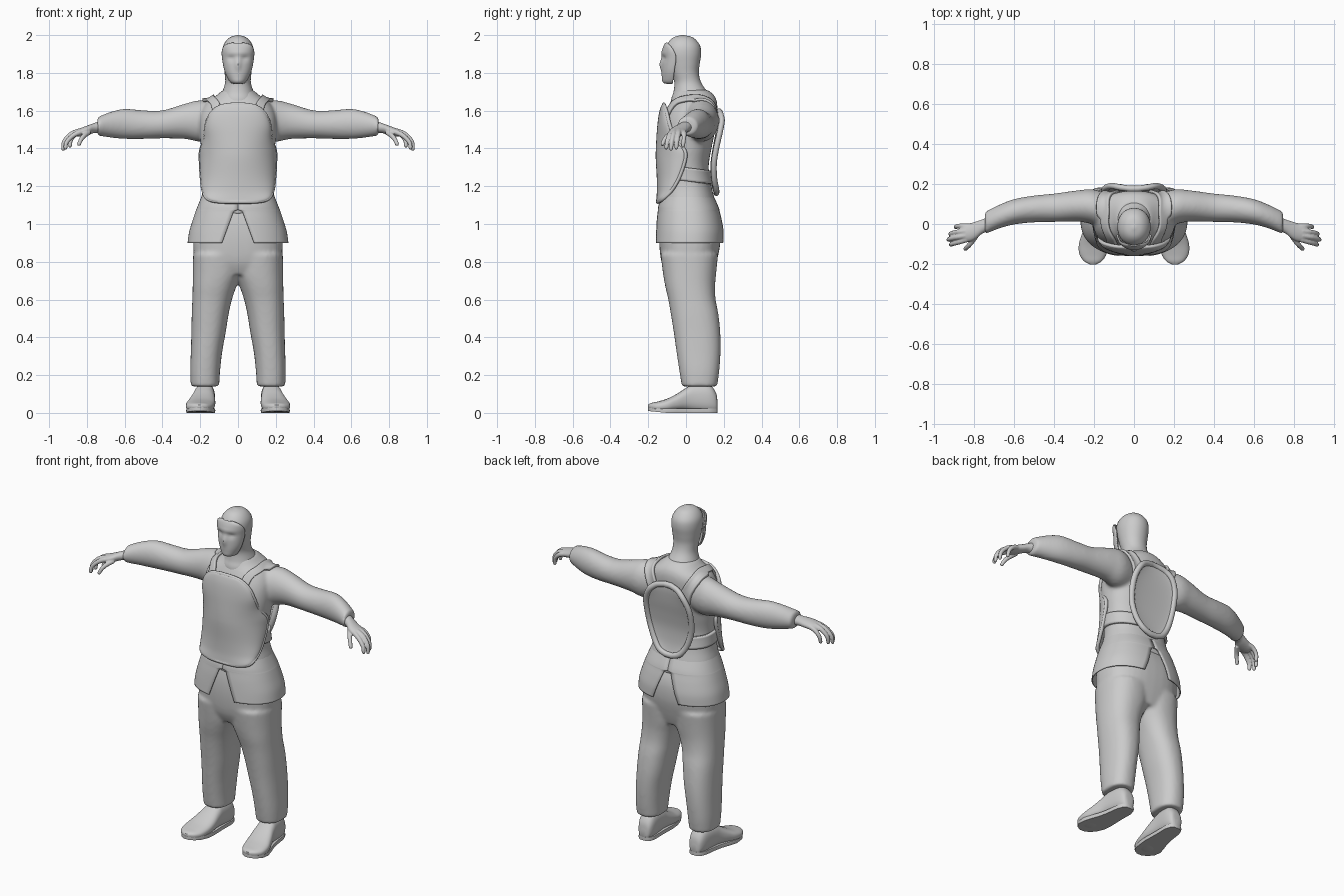
import bpy, bmesh
from math import sin, cos, pi, asin, radians, exp
from mathutils import Vector

if "Cube" in bpy.data.objects:
    bpy.data.objects.remove(bpy.data.objects["Cube"])


def spline(rows, n):
    """Catmull-Rom through tuples, n steps per span."""
    out = []
    for i in range(len(rows) - 1):
        p = [rows[max(i - 1, 0)], rows[i], rows[i + 1], rows[min(i + 2, len(rows) - 1)]]
        for k in range(n):
            t = k / n
            out.append(tuple(0.5 * (2 * b + (c - a) * t + (2 * a - 5 * b + 4 * c - d) * t * t
                                    + (3 * b - a - 3 * c + d) * t ** 3) for a, b, c, d in zip(*p)))
    return out + [tuple(rows[-1])]


def skin(bm, rings, closed=True, cap=True, loop=False):
    """Bridge successive rings (or open strips) of points."""
    vs = [[bm.verts.new(p) for p in r] for r in rings]
    n = len(vs[0])
    pairs = list(zip(vs, vs[1:])) + ([(vs[-1], vs[0])] if loop else [])
    for a, b in pairs:
        for j in range(n if closed else n - 1):
            k = (j + 1) % n
            bm.faces.new((a[j], a[k], b[k], b[j]))
    if cap and closed and not loop:
        bm.faces.new(vs[0])
        bm.faces.new(vs[-1])


def spow(v, e):
    return abs(v) ** e * (1 if v >= 0 else -1)


def loft(bm, axis, rows, s=1, p=2.0, n=36, steps=5):
    """Rows (t, a0, a1, b0, b1): superellipse sections along an axis, x times s."""
    rings = []
    for t, a0, a1, b0, b1 in spline(rows, steps):
        r = []
        for i in range(n):
            q = 2 * pi * i / n
            a = (a0 + a1) / 2 + (a1 - a0) / 2 * spow(cos(q), 2 / p)
            b = (b0 + b1) / 2 + (b1 - b0) / 2 * spow(sin(q), 2 / p)
            x, y, z = [(t, a, b), (a, t, b), (a, b, t)][axis]
            r.append((s * x, y, z))
        rings.append(r)
    skin(bm, rings)


def tube(bm, pts, ra, rb, loop=False, s=1, n=12):
    """Tube along points; ra may be one radius or a list."""
    P = [Vector(p) for p in pts]
    m, rings = len(P), []
    for i, c in enumerate(P):
        t = (P[(i + 1) % m] - P[i - 1]) if loop else P[min(i + 1, m - 1)] - P[max(i - 1, 0)]
        a = Vector((0, 1, 0)).cross(t).normalized()
        b = t.cross(a).normalized()
        u, v = (ra[i], rb[i]) if isinstance(ra, list) else (ra, rb)
        ring = [c + a * u * cos(2 * pi * k / n) + b * v * sin(2 * pi * k / n) for k in range(n)]
        rings.append([(s * q.x, q.y, q.z) for q in ring])
    skin(bm, rings, loop=loop)


def finish(name, bm, voxel=0, thick=0, wrap_to=None):
    bmesh.ops.recalc_face_normals(bm, faces=bm.faces)
    me = bpy.data.meshes.new(name)
    bm.to_mesh(me)
    bm.free()
    me.shade_smooth()
    me.set_sharp_from_angle(angle=radians(50))
    ob = bpy.data.objects.new(name, me)
    bpy.context.collection.objects.link(ob)
    if voxel:
        m = ob.modifiers.new("remesh", 'REMESH')
        m.mode, m.voxel_size, m.use_smooth_shade = 'VOXEL', voxel, True
        m = ob.modifiers.new("smooth", 'SMOOTH')
        m.factor, m.iterations = 0.5, 10
    if wrap_to:
        m = ob.modifiers.new("wrap", 'SHRINKWRAP')
        m.target, m.offset = wrap_to, 0.007
    if thick:
        m = ob.modifiers.new("thickness", 'SOLIDIFY')
        m.thickness, m.offset = thick, 0
    return ob


def sheet(name, rows, thick, rim=0, bump=None, n=28):
    """Curved panel: rows (z, half width, y at middle, y at edges)."""
    grid = []
    for z, w, ym, ye in spline(rows, 5):
        r = []
        for i in range(n + 1):
            a = -pi / 2 + pi * i / n
            x, y = w * sin(a), ye - (ye - ym) * cos(a)
            r.append((x, y + (bump(x, z) if bump else 0), z))
        grid.append(r)
    bm = bmesh.new()
    skin(bm, grid, closed=False)
    finish(name, bm, thick=thick)
    if rim:
        bm = bmesh.new()
        tube(bm, [r[0] for r in grid] + [r[-1] for r in reversed(grid)], rim, rim * 0.9, loop=True)
        finish(name + "_rim", bm)


def ribbon(name, pts, wdir, width, target):
    P = [Vector(p) for p in spline(pts, 8)]
    rows = []
    for i, c in enumerate(P):
        t = (P[min(i + 1, len(P) - 1)] - P[max(i - 1, 0)]).normalized()
        w = Vector(wdir)
        w = (w - t * w.dot(t)).normalized() * width
        rows.append([c + w * (k / 6 - 0.5) for k in range(7)])
    bm = bmesh.new()
    skin(bm, rows, closed=False)
    finish(name, bm, thick=0.014, wrap_to=target)


# Tunic: torso and sleeves fused
bm = bmesh.new()
torso = [(1.05, .205, -.135, .165), (1.12, .2, -.135, .155), (1.2, .182, -.125, .135),
         (1.3, .182, -.13, .12), (1.4, .195, -.135, .135), (1.5, .205, -.13, .155),
         (1.58, .2, -.11, .165), (1.64, .17, -.085, .165), (1.68, .115, -.065, .15), (1.71, .08, -.055, .115)]
loft(bm, 2, [(z, -w, w, a, b) for z, w, a, b in torso], p=2.3)
sleeve = [(.1, -.05, .14, 1.44, 1.64), (.2, -.005, .172, 1.435, 1.655), (.28, .012, .168, 1.45, 1.637),
          (.4, .01, .152, 1.453, 1.602), (.5, .008, .142, 1.45, 1.602), (.6, -.003, .124, 1.45, 1.61),
          (.68, -.025, .093, 1.458, 1.592), (.745, -.052, .06, 1.468, 1.565)]
for s in (1, -1):
    loft(bm, 0, sleeve, s)
tunic = finish("tunic", bm, voxel=0.009)

# Tunic skirt with a slit in front and behind
bm = bmesh.new()
skirt = [(.9, .264, -.162, .2), (.96, .255, -.158, .199), (1.02, .237, -.153, .188),
         (1.065, .222, -.147, .176), (1.075, .218, -.146, .174), (1.1, .208, -.142, .165), (1.15, .188, -.126, .142)]
for s in (1, -1):
    rows = []
    for z, w, y0, y1 in spline(skirt, 5):
        k = max(0, 1.075 - z)
        gap = min(k * 3, .02 + k * .37)
        g = asin((gap / w) ** 1.15)
        qs = [g + (pi - 2 * g) * i / 30 for i in range(31)]
        rows.append([(s * w * spow(sin(q), 2 / 2.3),
                      (y0 + y1) / 2 - (y1 - y0) / 2 * spow(cos(q), 2 / 2.3), z) for q in qs])
    skin(bm, rows, closed=False)
finish("tunic_skirt", bm, thick=0.006)

# Trousers: hips and legs fused
bm = bmesh.new()
loft(bm, 2, [(.73, -.2, .2, -.1, .14), (.8, -.228, .228, -.13, .162), (.9, -.237, .237, -.142, .182),
             (1.0, -.225, .225, -.14, .178), (1.09, -.19, .19, -.125, .145)], p=2.5)
leg = [(.14, .1, .25, -.022, .165), (.22, .095, .253, -.035, .176), (.32, .084, .25, -.05, .183),
       (.42, .066, .247, -.064, .182), (.52, .05, .245, -.08, .172), (.6, .032, .242, -.094, .157),
       (.67, .008, .24, -.11, .154), (.74, -.02, .239, -.122, .16), (.84, -.03, .238, -.135, .17)]
for s in (1, -1):
    loft(bm, 2, leg, s, p=2.3)
finish("trousers", bm, voxel=0.009)

# Shoes
shoe = [(.167, .152, .188, .02, .06), (.157, .133, .207, .005, .11), (.12, .122, .222, 0, .15),
        (.04, .123, .233, .006, .152), (0, .122, .242, .01, .132), (-.05, .12, .26, .008, .1),
        (-.1, .125, .275, .004, .075), (-.15, .137, .273, .006, .06), (-.185, .16, .25, .015, .052),
        (-.202, .19, .22, .026, .043)]
for s, side in ((1, "left"), (-1, "right")):
    bm = bmesh.new()
    loft(bm, 1, shoe, s, p=2.5)
    finish(side + "_shoe", bm)
    # Sole
    bm = bmesh.new()
    sole = [(0, 0.97), (.012, 1.0), (.022, 0.97)]
    rings = []
    for z, f in sole:
        left = [((a + b) / 2 - (b - a) / 2 * f, y) for y, a, b, _, _ in shoe]
        right = [((a + b) / 2 + (b - a) / 2 * f, y) for y, a, b, _, _ in reversed(shoe)]
        rings.append([(s * x, y, z + max(0, -.1 - y) * .1) for x, y in left + right])
    skin(bm, rings)
    finish(side + "_sole", bm)

# Hands: wrist, palm, fingers and thumb fused
digits = [[(.83, -.012, 1.487), (.86, -.01, 1.475), (.885, -.012, 1.445), (.89, -.018, 1.405)],
          [(.84, -.036, 1.492), (.878, -.04, 1.477), (.912, -.047, 1.44), (.917, -.052, 1.395)],
          [(.84, -.058, 1.492), (.885, -.066, 1.475), (.921, -.075, 1.435), (.926, -.08, 1.388)],
          [(.835, -.077, 1.487), (.875, -.09, 1.467), (.908, -.1, 1.432), (.914, -.105, 1.395)],
          [(.79, -.06, 1.485), (.815, -.095, 1.467), (.832, -.115, 1.445), (.845, -.127, 1.415)]]
for s, side in ((1, "left"), (-1, "right")):
    bm = bmesh.new()
    loft(bm, 0, [(.72, -.03, .04, 1.482, 1.55), (.76, -.05, .022, 1.482, 1.535), (.79, -.075, .012, 1.473, 1.524),
                 (.82, -.088, .003, 1.466, 1.513), (.85, -.088, -.004, 1.462, 1.502), (.865, -.075, -.015, 1.47, 1.492)], s)
    for d in digits:
        pts = spline(d, 4)
        r = [.0145 - .0045 * i / 12 for i in range(13)]
        r[-1] = .006
        tube(bm, pts, r, r, s=s)
    ob = finish(side + "_hand", bm, voxel=0.004)
    ob.modifiers["smooth"].iterations = 3

# Hood with neck
bm = bmesh.new()
hood = [(1.6, .1, -.08, .13), (1.66, .1, -.078, .14), (1.7, .083, -.066, .112), (1.75, .068, -.062, .08),
        (1.8, .071, -.078, .068), (1.85, .078, -.092, .073), (1.9, .083, -.106, .08), (1.94, .079, -.104, .076),
        (1.97, .063, -.087, .057), (1.99, .039, -.062, .031), (2.0, .006, -.025, -.012)]
loft(bm, 2, [(z, -w, w, a, b) for z, w, a, b in hood], p=2.1)
finish("hood", bm)


# Face mask with brow, eye hollows and nose
def face(x, z):
    nose = -.012 * exp(-(x / .013) ** 2 - ((z - 1.845) / .028) ** 2)
    eyes = .009 * exp(-((abs(x) - .035) / .02) ** 2 - ((z - 1.878) / .014) ** 2)
    brow = -.004 * exp(-((z - 1.905) / .012) ** 2 - (x / .05) ** 2)
    return nose + eyes + brow


sheet("face_mask", [(1.745, .012, -.085, -.075), (1.751, .036, -.118, -.07), (1.78, .055, -.124, -.065),
                    (1.82, .07, -.125, -.06), (1.88, .081, -.123, -.052), (1.92, .081, -.122, -.065),
                    (1.945, .066, -.114, -.086), (1.957, .028, -.106, -.1)], .008, bump=face)

# Chest plate wrapping to the sides, with raised rim
sheet("chest_plate", [(1.632, .03, -.118, -.117), (1.62, .095, -.126, -.112), (1.58, .143, -.137, -.1),
                      (1.52, .167, -.145, -.085), (1.45, .175, -.15, -.055), (1.39, .195, -.153, -.008),
                      (1.34, .197, -.153, -.005), (1.25, .192, -.148, -.035), (1.18, .183, -.147, -.075),
                      (1.135, .16, -.15, -.12), (1.12, .1, -.152, -.142), (1.118, .03, -.152, -.15)],
      .014, rim=.011)

# Back shell: dished oval with thick rim
sheet("back_shell", [(1.595, .02, .174, .176), (1.582, .07, .174, .183), (1.545, .113, .172, .19),
                     (1.48, .142, .163, .178), (1.4, .147, .148, .16), (1.32, .137, .137, .148),
                     (1.24, .108, .138, .15), (1.185, .068, .147, .16), (1.165, .02, .157, .161)],
      .014, rim=.017)

# Shoulder straps and waist belt laid on the tunic
for s, side in ((1, "left"), (-1, "right")):
    ribbon(side + "_shoulder_strap", [(s * x, y, z) for x, y, z in (
        (.11, -.12, 1.58), (.13, -.085, 1.645), (.155, -.01, 1.675), (.16, .07, 1.69),
        (.15, .14, 1.65), (.115, .175, 1.57), (.1, .16, 1.5))], (1, 0, 0), .055, tunic)
ribbon("waist_belt", [(.2 * cos(a), .01 + .14 * sin(a), 1.262 - .015 * sin(a))
                      for a in [-.5 + (pi + 1) * i / 8 for i in range(9)]], (0, 0, 1), .07, tunic)
